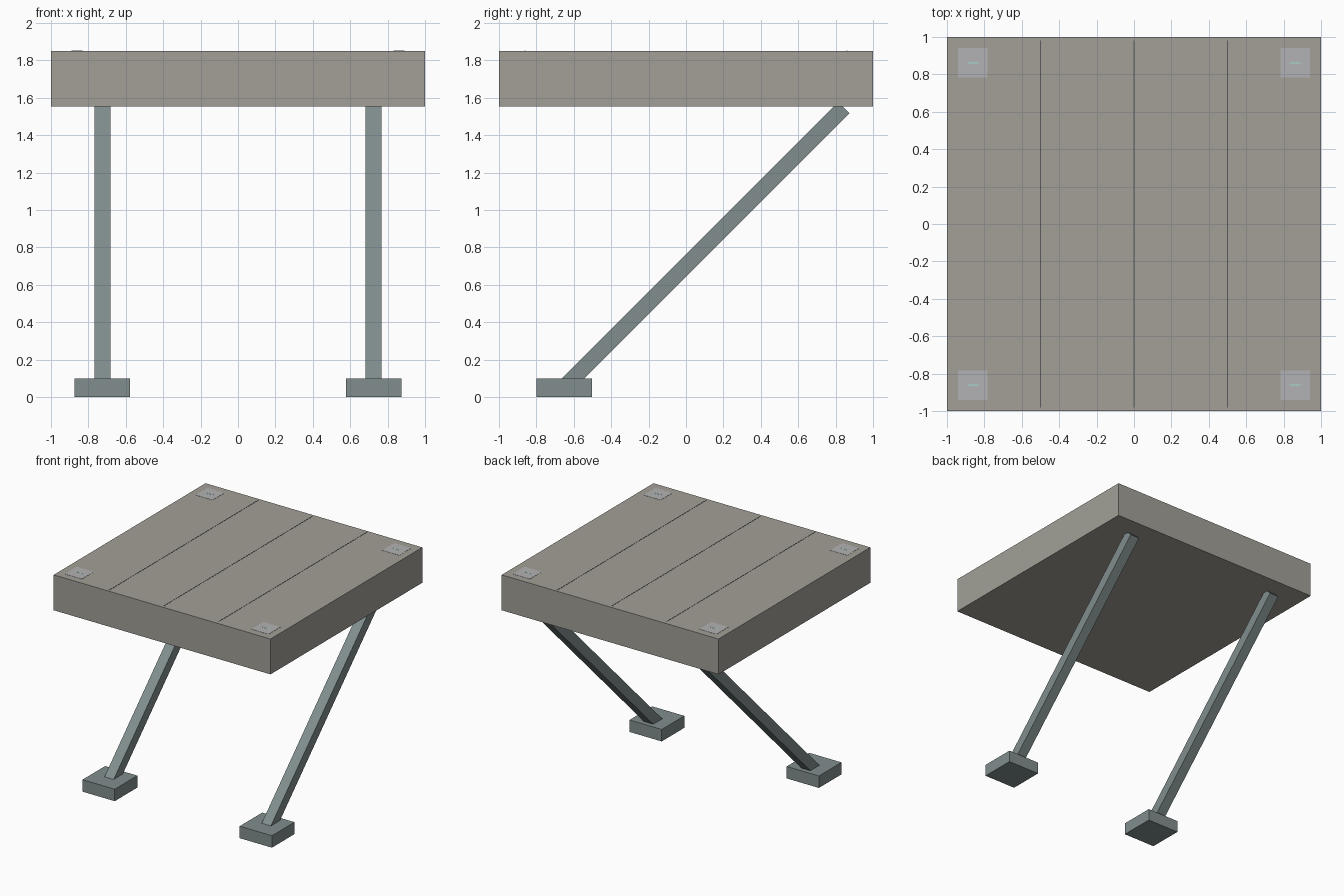
import bpy
from math import radians
from mathutils import Matrix, Vector

if "Cube" in bpy.data.objects:
    bpy.data.objects.remove(bpy.data.objects["Cube"])


def material(name, rgba):
    m = bpy.data.materials.new(name)
    m.diffuse_color = rgba
    m.use_nodes = True
    m.node_tree.nodes["Principled BSDF"].inputs["Base Color"].default_value = m.diffuse_color
    return m


STONE = material("stone", (0.36, 0.35, 0.31, 1))
STEEL = material("steel", (0.22, 0.27, 0.27, 1))
SEAM = material("seam", (0.10, 0.10, 0.11, 1))
PLATE = material("plate", (0.45, 0.45, 0.46, 1))
GLOW = material("glow", (0.35, 0.75, 0.70, 1))


def box(name, center, size, mat, tilt=0.0):
    bpy.ops.mesh.primitive_cube_add(size=1)
    ob = bpy.context.object
    ob.name = name
    ob.data.transform(Matrix.Diagonal((*size, 1)))
    ob.rotation_euler.x = tilt
    ob.location = center
    ob.data.materials.append(mat)
    return ob


TOP = 1.85

# Thick deck slab
box("deck", (0, 0, 1.7025), (2, 2, 0.295), STONE)

# Feet with struts leaning back 45 degrees to the deck underside
for side, x in (("left", -0.725), ("right", 0.725)):
    box(f"{side}_foot", (x, -0.652, 0.05), (0.297, 0.297, 0.1), STEEL)
    low, high = Vector((x, -0.652, 0.051)), Vector((x, 0.845, 1.548))
    box(f"{side}_strut", (low + high) / 2, (0.085, 0.085, (high - low).length),
        STEEL, radians(-45))

# Plank seams on top of the deck
for i, x in enumerate((-0.5, 0, 0.5)):
    box(f"deck_seam_{i + 1}", (x, 0, TOP), (0.005, 1.96, 0.003), SEAM)

# Corner plates, each with a small bright slot
for x in (-0.861, 0.861):
    for y in (-0.861, 0.861):
        tag = ("front" if y < 0 else "back") + ("_left" if x < 0 else "_right")
        box(f"{tag}_plate", (x, y, TOP), (0.158, 0.158, 0.003), PLATE)
        box(f"{tag}_plate_slot", (x, y, TOP + 0.001), (0.06, 0.006, 0.003), GLOW)
